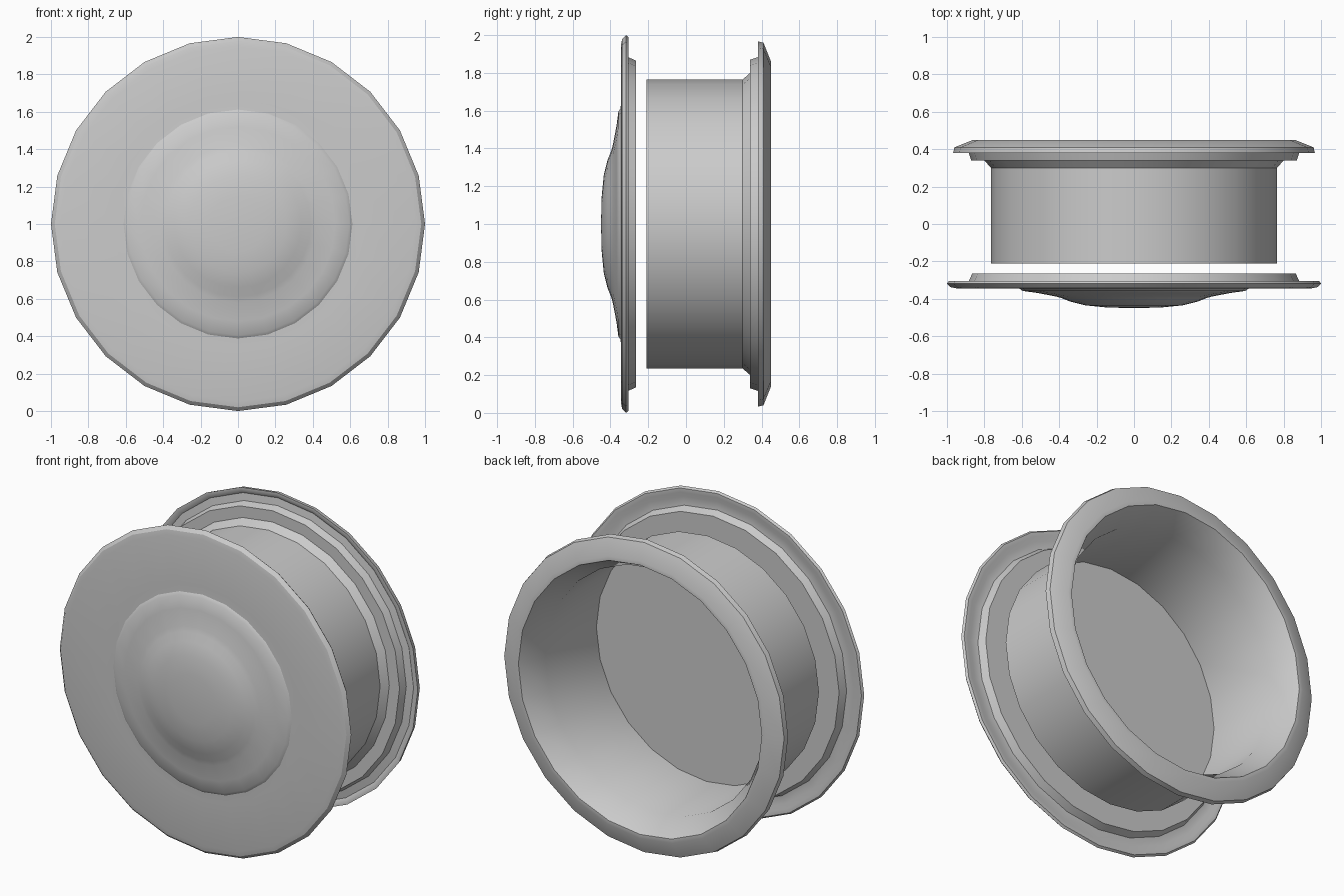
import bpy, bmesh
from math import sin, cos, radians, tau

cube = bpy.data.objects.get("Cube")
if cube:
    bpy.data.objects.remove(cube)

SIDES = 24
CENTRE_Z = 1.0

metal = bpy.data.materials.new("plain grey metal")
metal.use_nodes = True
grey = (0.6, 0.6, 0.6, 1)
metal.diffuse_color = grey
metal.node_tree.nodes["Principled BSDF"].inputs["Base Color"].default_value = grey


def lathe(name, profile, closed=False):
    """Turn (radius, y) points about the wheel axis; radius 0 closes to a point."""
    bm = bmesh.new()
    rings = []
    for r, y in profile:
        count = SIDES if r else 1
        rings.append([bm.verts.new((r * sin(tau * i / SIDES), y,
                                    CENTRE_Z + r * cos(tau * i / SIDES)))
                      for i in range(count)])
    pairs = list(zip(rings, rings[1:]))
    if closed:
        pairs.append((rings[-1], rings[0]))
    for a, b in pairs:
        for i in range(SIDES):
            j = (i + 1) % SIDES
            corners = [a[i % len(a)], a[j % len(a)], b[j % len(b)], b[i % len(b)]]
            bm.faces.new(list(dict.fromkeys(corners)))
    bmesh.ops.recalc_face_normals(bm, faces=bm.faces)
    mesh = bpy.data.meshes.new(name)
    bm.to_mesh(mesh)
    bm.free()
    obj = bpy.data.objects.new(name, mesh)
    bpy.context.collection.objects.link(obj)
    mesh.materials.append(metal)
    bpy.ops.object.select_all(action='DESELECT')
    obj.select_set(True)
    bpy.context.view_layer.objects.active = obj
    bpy.ops.object.shade_smooth_by_angle(angle=radians(32))
    return obj


# Domed front cover with a rolled rim and flat raised back
lathe("front_cover", [
    (0, -0.45), (0.15, -0.446), (0.26, -0.435), (0.34, -0.415), (0.39, -0.395),
    (0.42, -0.387), (0.52, -0.368), (0.595, -0.358), (0.612, -0.346),
    (0.66, -0.344), (0.95, -0.344), (0.98, -0.338), (1.0, -0.318), (0.99, -0.305),
    (0.965, -0.305), (0.935, -0.315), (0.885, -0.31), (0.865, -0.265), (0, -0.265)])

# Hollow barrel with a flared, lipped rear flange and a closed front floor
lathe("barrel_and_rear_flange", [
    (0, -0.21), (0.765, -0.21), (0.765, 0.30), (0.80, 0.34), (0.87, 0.34),
    (0.885, 0.385), (0.93, 0.392), (0.95, 0.38), (0.967, 0.38), (0.96, 0.41),
    (0.86, 0.45), (0.835, 0.45), (0.755, 0.30), (0.755, -0.20), (0, -0.20)])
